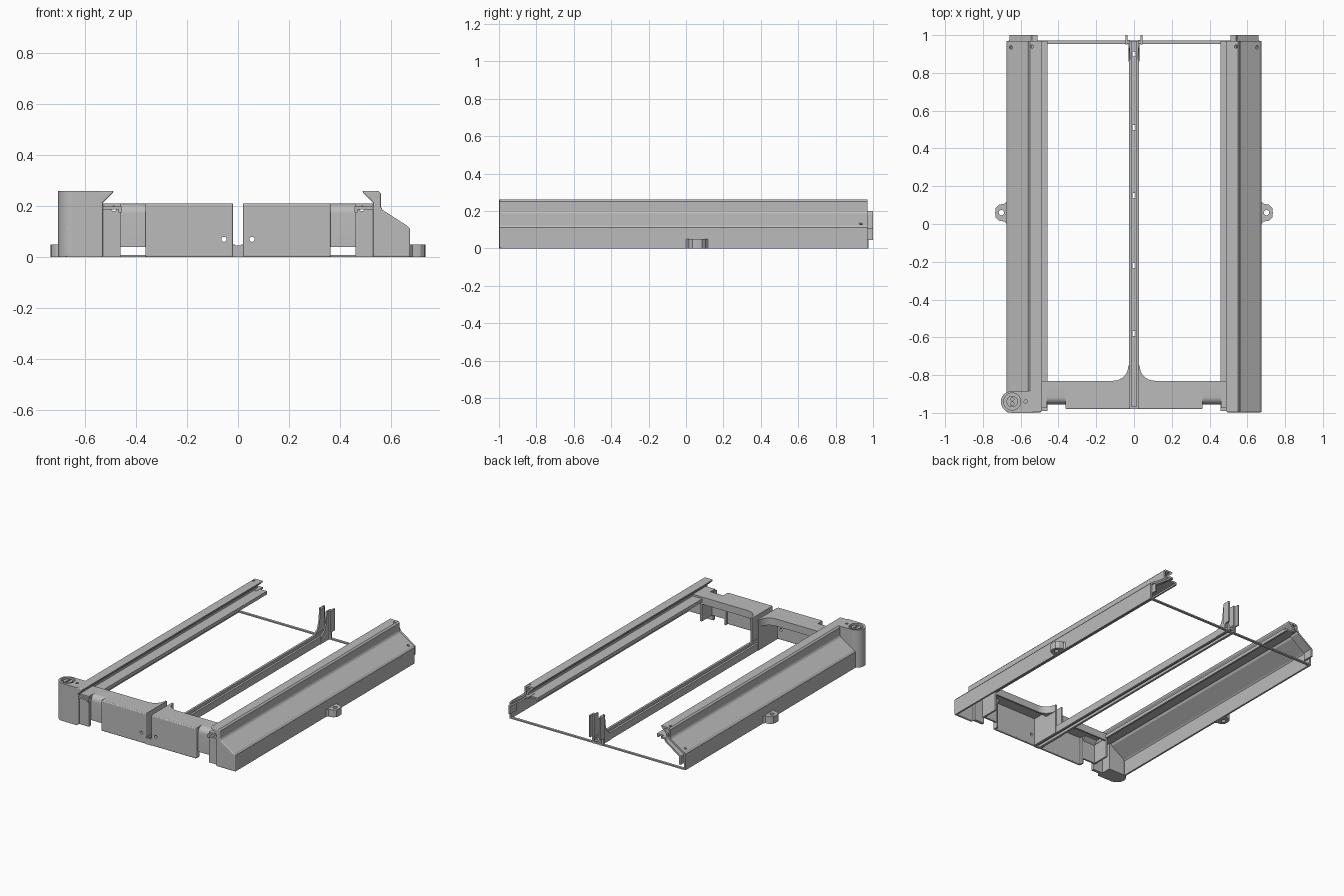
import bpy, bmesh, math
from mathutils import Matrix, Vector

cube = bpy.data.objects.get("Cube")
if cube:
    bpy.data.objects.remove(cube, do_unlink=True)

grey = bpy.data.materials.new("plain_grey")
grey.use_nodes = True
GREY = (0.5, 0.5, 0.5, 1)
grey.diffuse_color = GREY
grey.node_tree.nodes["Principled BSDF"].inputs["Base Color"].default_value = GREY


def finish(name, bm, mirror=False, bevel=0, shell=0, cutter=None, smooth=False):
    """Turn a bmesh into an object with the requested modifiers."""
    if not shell:
        bmesh.ops.recalc_face_normals(bm, faces=bm.faces)
    mesh = bpy.data.meshes.new(name)
    bm.to_mesh(mesh)
    bm.free()
    ob = bpy.data.objects.new(name, mesh)
    bpy.context.collection.objects.link(ob)
    mesh.materials.append(grey)
    if shell:
        m = ob.modifiers.new("shell", 'SOLIDIFY')
        m.thickness, m.offset, m.use_even_offset = shell, -1, True
    if bevel:
        m = ob.modifiers.new("bevel", 'BEVEL')
        m.width, m.segments = bevel, 3
        m.limit_method, m.angle_limit = 'ANGLE', math.radians(50)
    if cutter:
        m = ob.modifiers.new("holes", 'BOOLEAN')
        m.operation, m.object, m.solver = 'DIFFERENCE', cutter, 'EXACT'
    if mirror:
        ob.modifiers.new("mirror", 'MIRROR')
    if smooth:
        bpy.ops.object.select_all(action='DESELECT')
        ob.select_set(True)
        bpy.context.view_layer.objects.active = ob
        bpy.ops.object.shade_smooth_by_angle(angle=math.radians(30))
    return ob


def add_box(bm, x, y, z):
    mat = Matrix.Translation([(a + b) / 2 for a, b in (x, y, z)])
    mat = mat @ Matrix.Diagonal([b - a for a, b in (x, y, z)]).to_4x4()
    bmesh.ops.create_cube(bm, size=1, matrix=mat)


def add_prism(bm, pts, axis, a, b):
    """Extrude a 2D outline from a to b along an axis."""
    place = {'x': lambda p, t: (t, p[0], p[1]),
             'y': lambda p, t: (p[0], t, p[1]),
             'z': lambda p, t: (p[0], p[1], t)}[axis]
    face = bm.faces.new([bm.verts.new(place(p, a)) for p in pts])
    top = bmesh.ops.extrude_face_region(bm, geom=[face])["geom"]
    move = Vector(place((0, 0), b - a))
    bmesh.ops.translate(bm, vec=move, verts=[v for v in top if isinstance(v, bmesh.types.BMVert)])


def add_cylinder(bm, centre, radius, depth, direction=(0, 0, 1)):
    rot = Vector((0, 0, 1)).rotation_difference(Vector(direction)).to_matrix().to_4x4()
    bmesh.ops.create_cone(bm, cap_ends=True, segments=32, radius1=radius, radius2=radius,
                          depth=depth, matrix=Matrix.Translation(centre) @ rot)


def box(name, x, y, z, **kw):
    bm = bmesh.new()
    add_box(bm, x, y, z)
    return finish(name, bm, **kw)


def prism(name, pts, axis, a, b, **kw):
    bm = bmesh.new()
    add_prism(bm, pts, axis, a, b)
    return finish(name, bm, **kw)


def sheet(name, path, y0, y1, thickness, **kw):
    """Thin folded sheet following an xz path."""
    bm = bmesh.new()
    rows = [[bm.verts.new((x, y, z)) for x, z in path] for y in (y0, y1)]
    for i in range(len(path) - 1):
        bm.faces.new((rows[0][i], rows[1][i], rows[1][i + 1], rows[0][i + 1]))
    return finish(name, bm, shell=thickness, **kw)


def cutters(name, holes):
    bm = bmesh.new()
    for hole in holes:
        add_cylinder(bm, *hole)
    ob = finish(name, bm)
    ob.hide_render = True
    ob.display_type = 'WIRE'
    ob.hide_set(True)
    return ob


UP, FWD = (0, 0, 1), (0, 1, 0)

# Side rails: folded hollow profile with hooked top edge and inner shelf
profile = [(.675, 0), (.675, .11), (.665, .122), (.566, .186), (.56, .197), (.56, .25),
           (.55, .26), (.488, .26), (.492, .25), (.53, .213), (.53, .198), (.457, .198), (.457, .175)]
rail_holes = cutters("rail_hole_cutter", [((.54, .94, .26), .009, .06, UP),
                                          ((.65, .935, .13), .009, .08, (.57, 0, .82))])
sheet("side_rail", profile, -.99, .97, .012, mirror=True, cutter=rail_holes)

# Joining lip at the back end of each rail
sheet("rail_joining_lip", [(.66, .045), (.66, .105), (.55, .182), (.54, .2), (.51, .2)],
      .93, 1.0, .012, mirror=True)

# Front end caps and the inner corner blocks beside them
prism("rail_front_cap", profile[:10] + [(.53, 0)], 'y', -.997, -.975, mirror=True, bevel=.008)
block_hole = cutters("block_hole_cutter", [((.487, -.97, .19), .01, .05, FWD)])
box("corner_block_front", (.46, .535), (-.975, -.955), (0, .21), mirror=True, cutter=block_hole)
box("corner_block_side", (.46, .472), (-.957, -.83), (.04, .21), mirror=True)
box("corner_block_top", (.46, .535), (-.957, -.83), (.195, .21), mirror=True)

# Front crossbar: face plates, top, recessed ends and a shallow rear rim
bar_hole = cutters("bar_hole_cutter", [((.055, -.98, .07), .01, .05, FWD)])
box("crossbar_face", (.02, .363), (-.98, -.96), (0, .21), mirror=True, bevel=.006, cutter=bar_hole)
box("crossbar_top", (.02, .363), (-.968, -.83), (.195, .21), mirror=True)
arc = [(-.915 - .04 * math.sin(t), .17 + .04 * math.cos(t))
       for t in (i * math.pi / 16 for i in range(9))]
prism("crossbar_recess", [(-.83, .195), (-.83, .21)] + arc
      + [(-.955, .04), (-.943, .04), (-.943, .17), (-.915, .195)],
      'x', .36, .463, mirror=True, smooth=True)
box("crossbar_rear_rim", (.03, .463), (-.842, -.83), (.16, .2), mirror=True)
box("crossbar_end_wall", (.353, .363), (-.965, -.94), (0, .2), mirror=True)

# Slot walls and rounded gussets in the middle of the crossbar
box("slot_wall", (.02, .03), (-.97, -.75), (0, .21), mirror=True)
curve = [(.11 - .08 * math.sin(t), -.75 - .08 * math.cos(t))
         for t in (i * math.pi / 20 for i in range(11))]
prism("slot_gusset", curve + [(.03, -.835), (.11, -.835)], 'z', .16, .21, mirror=True, smooth=True)

# Centre rail: two walls and a floor pierced by small slots
box("centre_rail_wall", (.012, .027), (-.975, .97), (0, .05), mirror=True)
box("centre_rail_floor_edge", (.007, .013), (-.975, .97), (.018, .032), mirror=True)
bm = bmesh.new()
start = -.975
for y in (-.58, -.22, .15, .51, .9):
    add_box(bm, (-.007, .007), (start, y - .013), (.018, .032))
    start = y + .013
add_box(bm, (-.007, .007), (start, .97), (.018, .032))
finish("centre_rail_floor", bm)
box("centre_rail_nose", (-.022, .022), (-.98, -.965), (0, .045))

# Upright guides at the back of the centre rail
prism("guide_gusset", [(.86, 0), (.87, .05), (.905, .075), (.92, .11), (.932, .2), (.975, .2), (.975, 0)],
      'x', .02, .03, mirror=True)
bm = bmesh.new()
add_box(bm, (.034, .044), (.95, 1.0), (.05, .2))
add_box(bm, (.02, .044), (.955, .968), (0, .2))
finish("guide_flange", bm, mirror=True)

# Thin rear tie rod
box("rear_tie_rod", (-.665, .665), (.954, .971), (0, .009))

# Corner column with ringed socket at the front right
column = bmesh.new()
cx, cy = -.645, -.94
add_prism(column, [(-.535, -1), (-.535, -.885)] +
          [(cx + .06 * math.sin(t), cy + (.055 if math.cos(t) > 0 else .06) * math.cos(t))
           for t in (-i * math.pi / 32 for i in range(33))], 'z', 0, .26)
socket = cutters("socket_cutter", [((cx, cy, .26), .045, .04, UP),
                                   ((-.573, cy, .26), .009, .04, UP)])
finish("corner_column", column, cutter=socket)
boss_holes = cutters("boss_hole_cutter", [((cx, cy + d, .26), .009, .06, UP) for d in (-.012, .012)])
bm = bmesh.new()
add_cylinder(bm, (cx, cy, .245), .03, .022)
finish("socket_boss", bm, cutter=boss_holes)

# Mounting ears with a screw hole on both sides
ear_hole = cutters("ear_hole_cutter", [((.702, .06, .025), .014, .1, UP)])
prism("mounting_ear", [(.67, -.005), (.684, .012), (.715, .018), (.732, .035), (.735, .06),
                       (.732, .085), (.715, .102), (.684, .108), (.67, .125)],
      'z', 0, .05, mirror=True, cutter=ear_hole)
